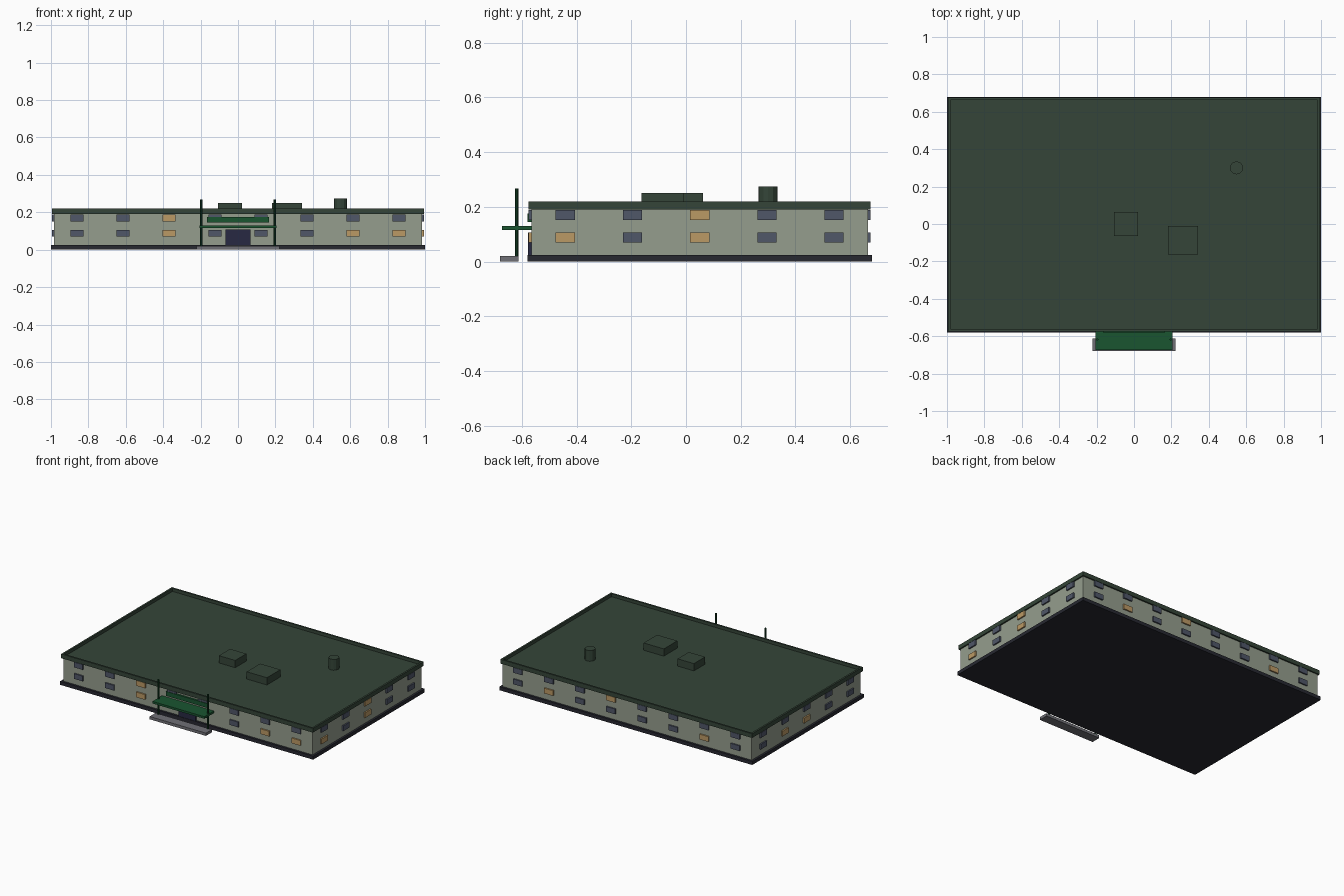
import bpy, bmesh

if "Cube" in bpy.data.objects:
    bpy.data.objects.remove(bpy.data.objects["Cube"])

def mat(name, r, g, b):
    m = bpy.data.materials.new(name)
    m.diffuse_color = (r, g, b, 1)
    m.use_nodes = True
    m.node_tree.nodes["Principled BSDF"].inputs["Base Color"].default_value = m.diffuse_color
    return m

WALL = mat("wall_paint", 0.30, 0.34, 0.27)
ROOF = mat("roof_green", 0.035, 0.06, 0.04)
BASE = mat("base_dark", 0.02, 0.021, 0.03)
GLASS = mat("glass_blue", 0.08, 0.095, 0.14)
LIT = mat("glass_lit", 0.50, 0.32, 0.13)
GREEN = mat("trim_green", 0.01, 0.09, 0.03)
POST = mat("post_green", 0.005, 0.045, 0.015)
DOOR = mat("door_navy", 0.02, 0.022, 0.055)
STONE = mat("step_grey", 0.16, 0.16, 0.18)

def finish(name, bm, m):
    me = bpy.data.meshes.new(name)
    bm.to_mesh(me)
    bm.free()
    me.materials.append(m)
    ob = bpy.data.objects.new(name, me)
    bpy.context.collection.objects.link(ob)
    return ob

def box(name, x, y, z, m):
    """Box from (min, max) ranges."""
    bm = bmesh.new()
    bmesh.ops.create_cube(bm, size=1)
    for v in bm.verts:
        v.co = [r[0] + (c + 0.5) * (r[1] - r[0]) for c, r in zip(v.co, (x, y, z))]
    return finish(name, bm, m)

def cylinder(name, x, y, z, r, sides, m):
    bm = bmesh.new()
    bmesh.ops.create_cone(bm, cap_ends=True, segments=sides, radius1=r, radius2=r, depth=z[1] - z[0])
    bmesh.ops.translate(bm, verts=bm.verts, vec=(x, y, (z[0] + z[1]) / 2))
    return finish(name, bm, m)

# Main body
CY = 0.05
box("plinth", (-1, 1), (CY - 0.63, CY + 0.63), (0, 0.025), BASE)
box("walls", (-0.985, 0.985), (CY - 0.615, CY + 0.615), (0.025, 0.19), WALL)

# Roof slab with a recessed top, leaving a parapet rim
roof = box("roof_parapet", (-0.995, 0.995), (CY - 0.625, CY + 0.625), (0.19, 0.22), ROOF)
bm = bmesh.new()
bm.from_mesh(roof.data)
top = max(bm.faces, key=lambda f: f.calc_center_median().z)
bmesh.ops.inset_region(bm, faces=[top], thickness=0.018)
rim = bmesh.ops.extrude_face_region(bm, geom=[top])["geom"]
bmesh.ops.translate(bm, verts=[g for g in rim if isinstance(g, bmesh.types.BMVert)], vec=(0, 0, -0.022))
bmesh.ops.delete(bm, geom=[top], context='FACES')
bm.to_mesh(roof.data)
bm.free()

# Rooftop equipment
box("roof_unit_small", (-0.107, 0.022), (-0.063, 0.063), (0.195, 0.25), ROOF)
box("roof_unit_large", (0.182, 0.342), (-0.162, -0.01), (0.195, 0.25), ROOF)
cylinder("roof_vent", 0.548, 0.30, (0.195, 0.275), 0.035, 12, ROOF)

# Windows: two floors on each side, lit ones given as (column, floor)
XS = [-0.86 + i * 1.72 / 7 for i in range(8)]
YS = [CY - 0.491 + i * 0.2455 for i in range(5)]
FLOORS = (0.088, 0.17)
W, H, D = 0.035, 0.0185, 0.01
LIT_ON = {
    "front": {(2, 0), (2, 1), (6, 0), (7, 0)},
    "back": {(6, 0), (4, 1), (1, 0)},
    "right": {(0, 0), (2, 0), (2, 1)},
    "left": {(3, 0), (2, 0)},
}
for side, lit in LIT_ON.items():
    along_x = side in ("front", "back")
    s = 1 if side in ("back", "right") else -1
    for i, c in enumerate(XS if along_x else YS):
        for f, z in enumerate(FLOORS):
            span = (c - W, c + W)
            face = CY + s * 0.615 if along_x else s * 0.985
            depth = (face - D, face + D)
            x, y = (span, depth) if along_x else (depth, span)
            box(f"{side}_window_{i}_{f}", x, y, (z - H, z + H), LIT if (i, f) in lit else GLASS)

# Entrance: door, fascia panel, canopy, posts, step
box("door", (-0.067, 0.067), (-0.577, -0.555), (0.025, 0.107), DOOR)
box("entrance_panel", (-0.165, 0.165), (-0.579, -0.56), (0.145, 0.176), GREEN)
box("canopy", (-0.205, 0.205), (-0.673, -0.563), (0.115, 0.13), GREEN)
for s, side in ((-1, "left"), (1, "right")):
    cylinder(f"{side}_post", s * 0.196, -0.618, (0.015, 0.268), 0.006, 8, POST)
box("step", (-0.222, 0.222), (-0.68, -0.613), (0, 0.02), STONE)
